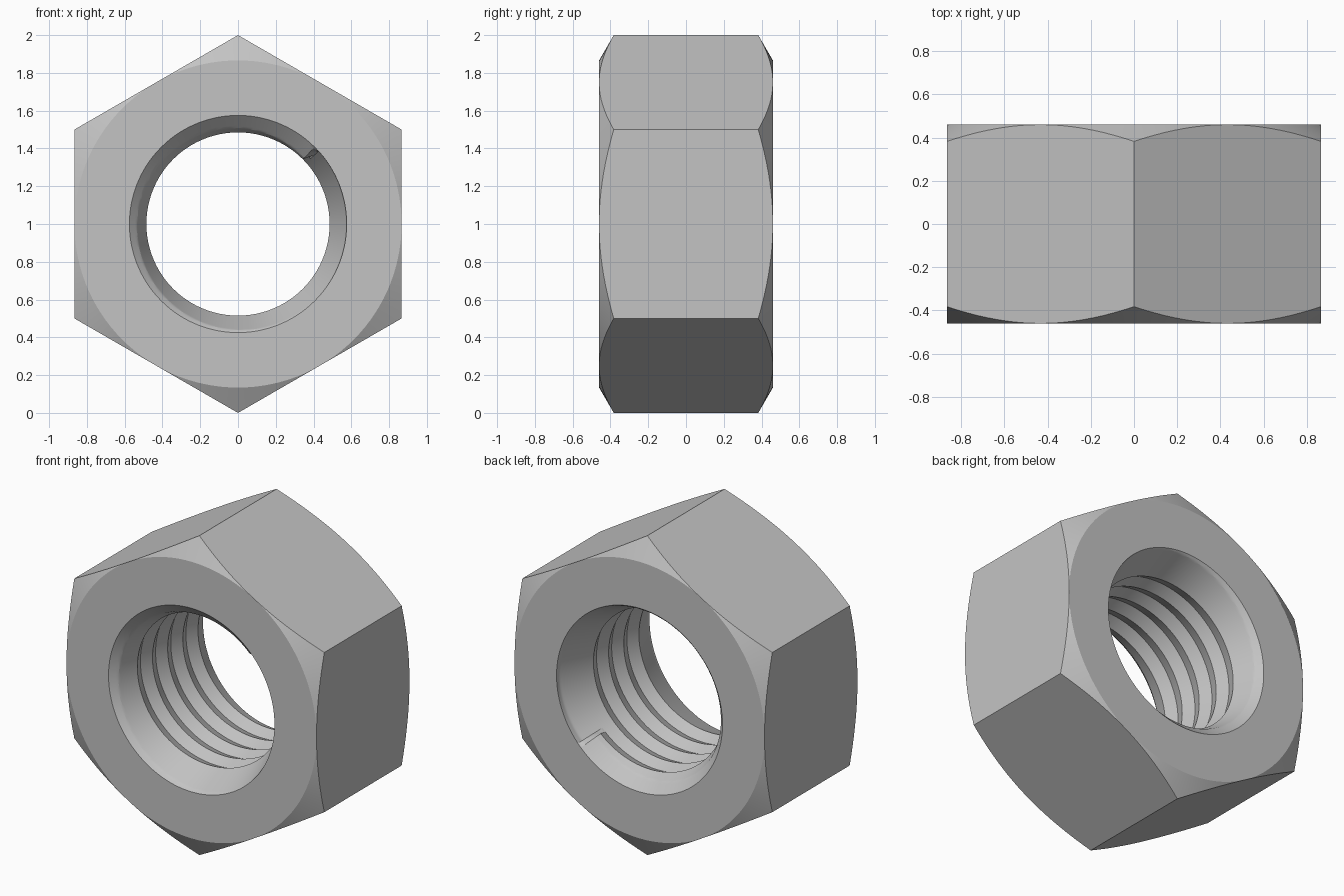
import bpy
import bmesh
from math import pi, sin, cos, tan, radians, ceil

if "Cube" in bpy.data.objects:
    bpy.data.objects.remove(bpy.data.objects["Cube"], do_unlink=True)

HALF, LENGTH = 0.46, 0.92            # nut thickness along y
APOTHEM = cos(pi / 6)                # hexagon flats, corners at radius 1
MINOR, RIM = 0.485, 0.575            # thread crest and countersink rim radii
PITCH, SLOPE = 0.15, 0.42
START = 0.12 - PITCH                 # depth of the crest at the top of the nut
SEGMENTS, STEPS = 120, 20            # columns around, rows per thread turn


def point(turn, radius, depth):
    """Turn runs anticlockwise from the top, depth runs back from the front."""
    a = 2 * pi * turn
    return (-radius * sin(a), depth - HALF, 1 + radius * cos(a))


def lead_in(turn, depth, first_crest):
    """Countersink plus the extended flank of the first thread turn."""
    radius = RIM - depth
    if turn < 0.87:
        radius = max(radius, MINOR + SLOPE * (first_crest + PITCH * turn - depth))
    return min(RIM, radius)


def bore_radius(turn, depth):
    u = ((depth - START) / PITCH - turn) % 1
    thread = MINOR + SLOPE * PITCH * min(u, 1 - u)
    front = lead_in(turn, depth, 0.12)
    back = lead_in((0.5 - turn) % 1, LENGTH - depth, 0.125)
    return max(thread, front, back)


def strip(bm, columns):
    """Join neighbouring columns of points with quads."""
    cols = [[bm.verts.new(p) for p in col] for col in columns]
    for a, b in zip(cols, cols[1:]):
        for k in range(len(a) - 1):
            bm.faces.new((a[k], b[k], b[k + 1], a[k + 1]))


bm = bmesh.new()

# Hexagonal outside with conical corner chamfers and flat end rings
outside = []
for i in range(SEGMENTS + 1):
    t = i / SEGMENTS
    side_angle = ((t * 6) % 1 - 0.5) * pi / 3
    r = APOTHEM / cos(side_angle)
    drop = (r - APOTHEM) * tan(radians(30))
    outside.append([point(t, RIM, 0), point(t, APOTHEM, 0), point(t, r, drop),
                    point(t, r, LENGTH - drop), point(t, APOTHEM, LENGTH),
                    point(t, RIM, LENGTH)])
strip(bm, outside)

# Threaded bore, with rows that follow the helix
last_row = ceil((LENGTH - START) / PITCH * STEPS) + 1
bore = []
for i in range(SEGMENTS + 1):
    t = (i % SEGMENTS) / SEGMENTS
    column = []
    for j in range(-STEPS, last_row + 1):
        depth = START + PITCH * (i / SEGMENTS + j / STEPS)
        depth = min(LENGTH, max(0, depth))
        column.append(point(t, bore_radius(t, depth), depth))
    bore.append(column)
strip(bm, bore)

bmesh.ops.remove_doubles(bm, verts=bm.verts, dist=0.00002)
bmesh.ops.recalc_face_normals(bm, faces=bm.faces)

mesh = bpy.data.meshes.new("hex_nut")
bm.to_mesh(mesh)
bm.free()
nut = bpy.data.objects.new("hex_nut", mesh)
bpy.context.collection.objects.link(nut)

# Plain steel grey
steel = bpy.data.materials.new("steel_grey")
steel.use_nodes = True
grey = (0.55, 0.55, 0.55, 1)
steel.diffuse_color = grey
for node in steel.node_tree.nodes:
    if node.type == "BSDF_PRINCIPLED":
        node.inputs["Base Color"].default_value = grey
mesh.materials.append(steel)

bpy.ops.object.select_all(action="DESELECT")
nut.select_set(True)
bpy.context.view_layer.objects.active = nut
bpy.ops.object.shade_smooth_by_angle(angle=radians(15))
